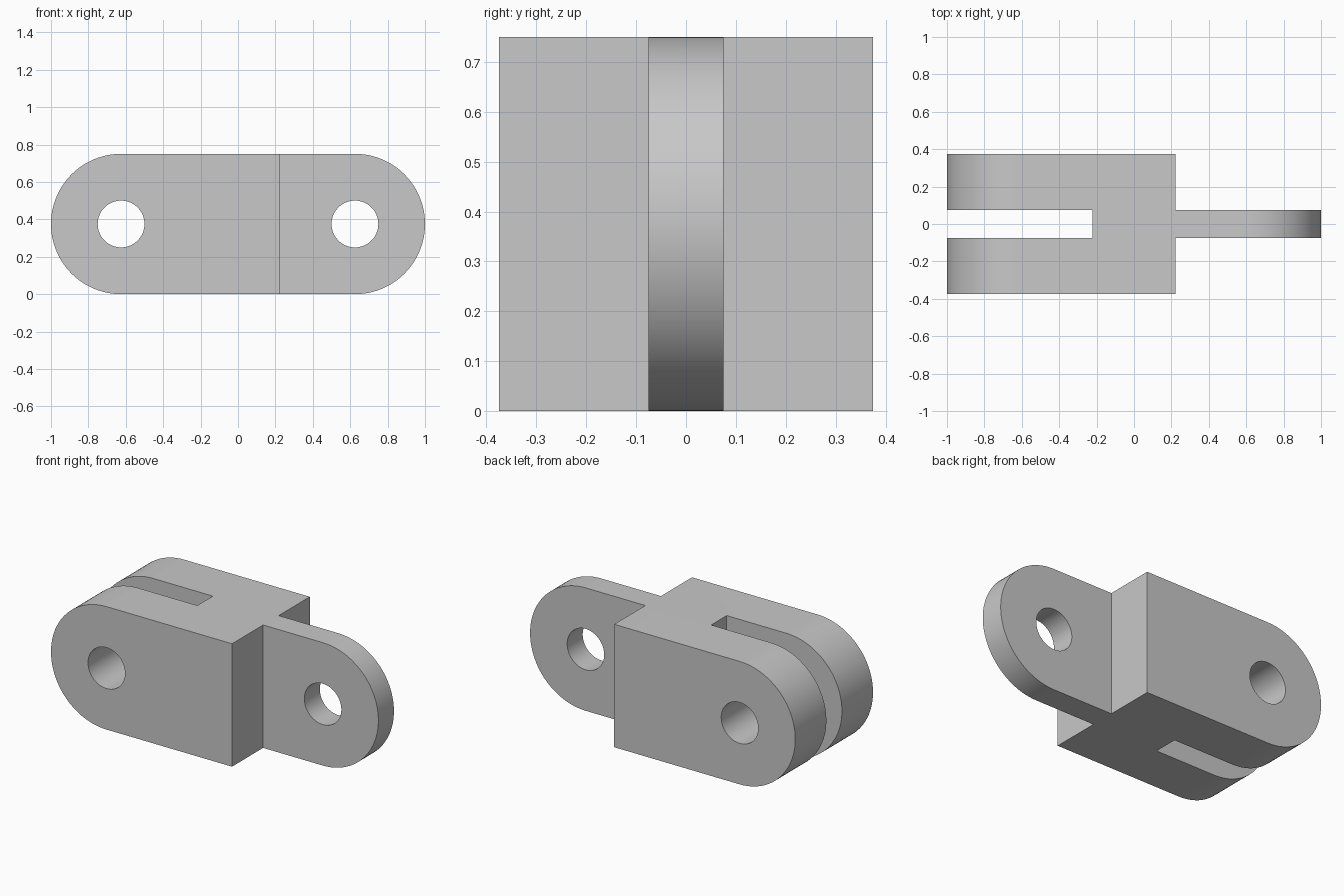
import bpy, bmesh, math
from mathutils import Matrix, Vector

RADIUS, CENTRE, HOLE = 0.375, 0.625, 0.125
TONGUE, SHOULDER = 0.075, 0.222   # half thickness of tongue, |x| of slot floor and step

cube = bpy.data.objects.get("Cube")
if cube:
    bpy.data.objects.remove(cube, do_unlink=True)

steel = bpy.data.materials.new("light_grey")
steel.use_nodes = True
colour = (0.58, 0.58, 0.58, 1)
steel.diffuse_color = colour
steel.node_tree.nodes["Principled BSDF"].inputs["Base Color"].default_value = colour


def add_object(name, bm):
    bmesh.ops.recalc_face_normals(bm, faces=bm.faces)
    mesh = bpy.data.meshes.new(name)
    bm.to_mesh(mesh)
    bm.free()
    mesh.materials.append(steel)
    obj = bpy.data.objects.new(name, mesh)
    bpy.context.collection.objects.link(obj)
    return obj


def box(name, low, high):
    low, high = Vector(low), Vector(high)
    bm = bmesh.new()
    bmesh.ops.create_cube(bm, size=1, matrix=Matrix.Translation((low + high) / 2)
                          @ Matrix.Diagonal((*(high - low), 1)))
    return add_object(name, bm)


def pin(name, x):
    bm = bmesh.new()
    bmesh.ops.create_cone(bm, cap_ends=True, segments=64, radius1=HOLE, radius2=HOLE, depth=2,
                          matrix=Matrix.Translation((x, 0, RADIUS))
                          @ Matrix.Rotation(math.pi / 2, 4, "X"))
    return add_object(name, bm)


# Rounded bar: a stadium profile extruded through the full depth
bm = bmesh.new()
steps = 48
profile = []
for side in (1, -1):
    for i in range(steps + 1):
        a = math.pi * i / steps - math.pi / 2
        profile.append(bm.verts.new((side * (CENTRE + RADIUS * math.cos(a)), -RADIUS,
                                     RADIUS + side * RADIUS * math.sin(a))))
face = bm.faces.new(profile)
extruded = bmesh.ops.extrude_face_region(bm, geom=[face])["geom"]
bmesh.ops.translate(bm, vec=(0, 2 * RADIUS, 0),
                    verts=[g for g in extruded if isinstance(g, bmesh.types.BMVert)])
link = add_object("clevis_link", bm)

# Cutters: fork slot, both sides of the tongue, and the two pin holes
cutters = [
    box("fork_slot", (-2, -TONGUE, -1), (-SHOULDER, TONGUE, 2)),
    box("tongue_front", (SHOULDER, -1, -1), (2, -TONGUE, 2)),
    box("tongue_back", (SHOULDER, TONGUE, -1), (2, 1, 2)),
    pin("fork_hole", -CENTRE),
    pin("tongue_hole", CENTRE),
]
bpy.ops.object.select_all(action="DESELECT")
link.select_set(True)
bpy.context.view_layer.objects.active = link
for cutter in cutters:
    cutter.hide_render = True
    cut = link.modifiers.new(cutter.name, "BOOLEAN")
    cut.operation = "DIFFERENCE"
    cut.solver = "EXACT"
    cut.object = cutter
    bpy.ops.object.modifier_apply(modifier=cut.name)
    bpy.data.objects.remove(cutter, do_unlink=True)

bpy.ops.object.shade_smooth_by_angle(angle=math.radians(30))
